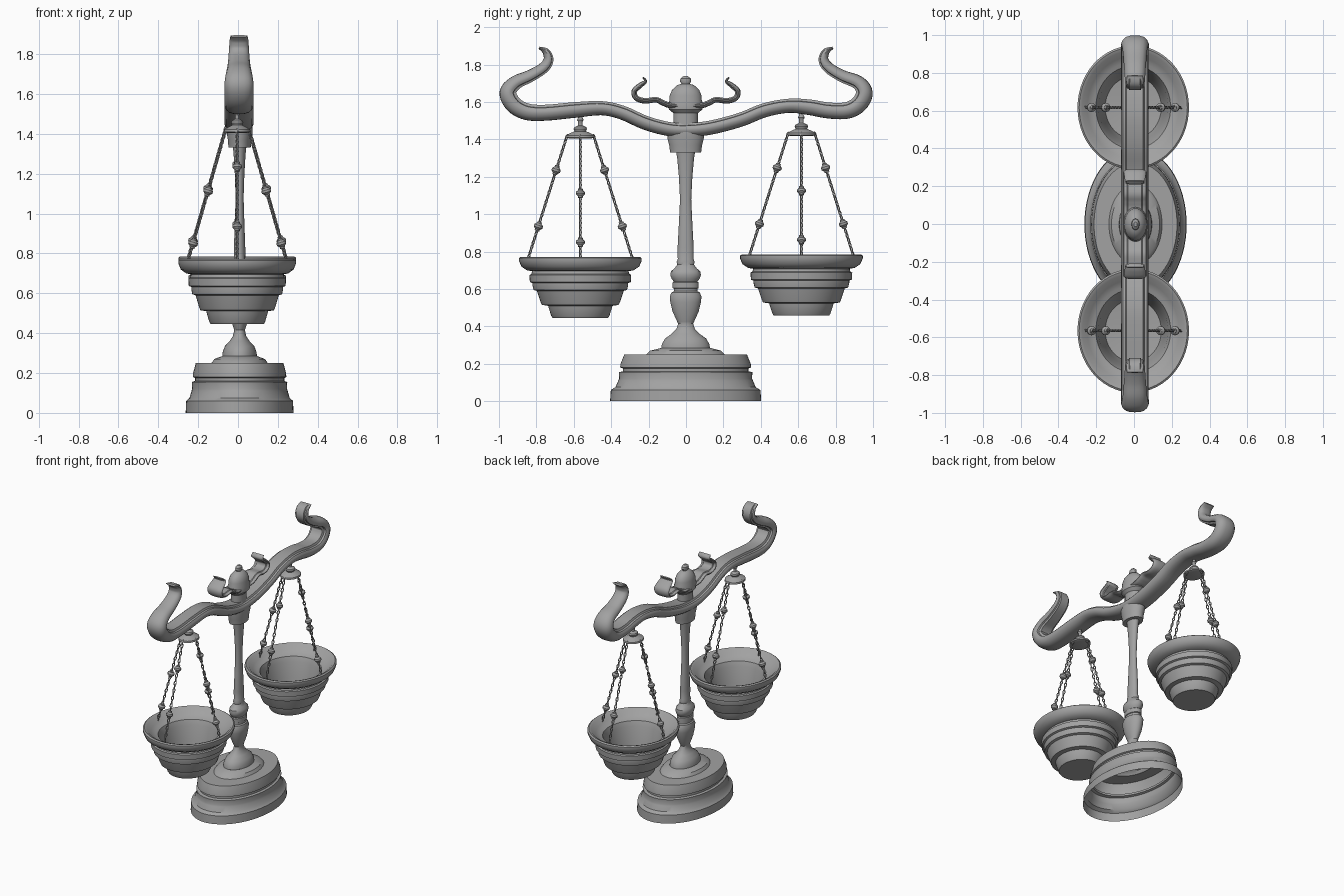
import bpy, bmesh, math
from mathutils import Vector, Matrix

cube = bpy.data.objects.get("Cube")
if cube:
    bpy.data.objects.remove(cube, do_unlink=True)

grey = bpy.data.materials.new("plain_grey")
grey.use_nodes = True
COLOUR = (0.36, 0.36, 0.36, 1)
grey.diffuse_color = COLOUR
grey.node_tree.nodes["Principled BSDF"].inputs["Base Color"].default_value = COLOUR


def finish(bm, name, location=(0, 0, 0), angle=35):
    """Turn a bmesh into a smooth-shaded object."""
    bmesh.ops.recalc_face_normals(bm, faces=bm.faces)
    mesh = bpy.data.meshes.new(name)
    bm.to_mesh(mesh)
    bm.free()
    mesh.materials.append(grey)
    obj = bpy.data.objects.new(name, mesh)
    obj.location = location
    bpy.context.collection.objects.link(obj)
    bpy.ops.object.select_all(action='DESELECT')
    obj.select_set(True)
    bpy.context.view_layer.objects.active = obj
    bpy.ops.object.shade_smooth_by_angle(angle=math.radians(angle))
    return obj


def bridge(bm, a, b):
    """Join two closed loops of vertices with quads."""
    n = len(a)
    for i in range(n):
        j = (i + 1) % n
        bm.faces.new((a[i], a[j], b[j], b[i]))


def add_lathe(bm, profile, squash=1.0, sides=48, matrix=Matrix(), cap_start=False, cap_end=False):
    """Revolve (radius, height) points; squash narrows the result along x."""
    rings = []
    for r, z in profile:
        ring = []
        for k in range(sides):
            t = math.tau * k / sides
            ring.append(bm.verts.new(matrix @ Vector((r * squash * math.cos(t), r * math.sin(t), z))))
        rings.append(ring)
    for a, b in zip(rings, rings[1:]):
        bridge(bm, a, b)
    if cap_start:
        bm.faces.new(rings[0])
    if cap_end:
        bm.faces.new(rings[-1])


def lathe(name, profile, location, **options):
    bm = bmesh.new()
    add_lathe(bm, profile, **options)
    return finish(bm, name, location)


def smooth_points(points, steps):
    """Catmull-Rom interpolation through vectors of any size."""
    out = []
    last = len(points) - 1
    for i in range(last):
        quad = [points[max(0, min(last, i + k))] for k in (-1, 0, 1, 2)]
        for s in range(steps):
            t = s / steps
            out.append([0.5 * (2 * b + (c - a) * t + (2 * a - 5 * b + 4 * c - d) * t * t
                               + (3 * b - a - 3 * c + d) * t ** 3) for a, b, c, d in zip(*quad)])
    out.append(list(points[last]))
    return out


def sweep(name, points, section, x, steps=5):
    """Sweep a section along (y, z, half thickness, half width) points."""
    path = smooth_points(points, steps)
    bm = bmesh.new()
    rings = []
    for i, (y, z, h, w) in enumerate(path):
        before, after = path[max(i - 1, 0)], path[min(i + 1, len(path) - 1)]
        tangent = Vector((0, after[0] - before[0], after[1] - before[1])).normalized()
        normal = Vector((0, -tangent.z, tangent.y))
        centre = Vector((0, y, z))
        rings.append([bm.verts.new(centre + Vector((u * w, 0, 0)) + normal * v * h) for u, v in section])
    for a, b in zip(rings, rings[1:]):
        bridge(bm, a, b)
    bm.faces.new(rings[0])
    bm.faces.new(rings[-1])
    return finish(bm, name, (x, 0, 0))


STAND = (0.008, -0.002, 0)
OVAL = 0.67

# Stepped oval base, open underneath
lathe("base", [(.404, 0), (.4, .06), (.375, .075), (.36, .11), (.355, .12), (.357, .155), (.335, .16),
               (.335, .175), (.35, .18), (.348, .2), (.328, .25), (.21, .25), (.19, .27), (.13, .285)],
      STAND, squash=OVAL, sides=64)

# Turned column with bell foot, vase and capital
lathe("column", [(.13, .285), (.127, .305), (.11, .335), (.075, .36), (.05, .385), (.04, .415), (.045, .425),
                 (.07, .48), (.082, .53), (.085, .56), (.075, .582), (.063, .588), (.063, .602), (.07, .605),
                 (.07, .635), (.063, .64), (.075, .655), (.082, .675), (.078, .695), (.06, .71), (.045, .73),
                 (.048, .745), (.042, .76), (.043, .82), (.036, .95), (.03, 1.08), (.036, 1.2), (.045, 1.3),
                 (.05, 1.33), (.083, 1.33), (.088, 1.37), (.098, 1.41), (.098, 1.44), (.07, 1.45)],
      STAND, squash=OVAL)

# Domed finial above the beam
lathe("finial", [(.065, 1.44), (.065, 1.54), (.09, 1.56), (.092, 1.595), (.086, 1.61), (.085, 1.635),
                 (.072, 1.665), (.045, 1.69), (.022, 1.697), (.03, 1.71), (.028, 1.725), (.012, 1.738)],
      STAND, squash=0.7, cap_start=True, cap_end=True)

# Beam section: rounded below, raised central band above
half = [(0, -1), (.35, -.97), (.65, -.83), (.88, -.5), (1, -.05), (.98, .3), (.86, .6), (.68, .66), (.6, .98)]
section = half + [(-u, v) for u, v in reversed(half) if u > 0]

# Centre line of the beam with a curl at each end
line = [(-.785, 1.89), (-.748, 1.868), (-.735, 1.825), (-.762, 1.782), (-.834, 1.738), (-.91, 1.703),
        (-.952, 1.65), (-.92, 1.585), (-.85, 1.548), (-.75, 1.543), (-.59, 1.558), (-.45, 1.567),
        (-.34, 1.543), (-.22, 1.49), (-.1, 1.457), (0, 1.45), (.13, 1.463), (.29, 1.505),
        (.42, 1.556), (.55, 1.58), (.66, 1.572), (.76, 1.555), (.86, 1.555), (.925, 1.59),
        (.953, 1.65), (.92, 1.703), (.835, 1.738), (.763, 1.782), (.735, 1.825), (.748, 1.868), (.785, 1.89)]
thick = [.006, .02, .027, .03, .033, .038, .045, .046, .045, .043, .042, .038]
wide = [.043, .047, .05, .053, .058, .065, .073]
beam_points = []
for i, (y, z) in enumerate(line):
    from_end = min(i, len(line) - 1 - i)
    beam_points.append((y, z, thick[min(from_end, len(thick) - 1)], wide[min(from_end, len(wide) - 1)]))
sweep("beam", beam_points, section, 0.005)

# Small double scroll under the dome
curl = [(-.23, 1.732), (-.217, 1.71), (-.245, 1.688), (-.276, 1.658), (-.266, 1.622), (-.22, 1.606),
        (-.16, 1.612), (-.12, 1.594), (-.07, 1.58)]
scroll_line = curl + [(-y, z) for y, z in reversed(curl)]
scroll_points = []
for i, (y, z) in enumerate(scroll_line):
    from_end = min(i, len(scroll_line) - 1 - i)
    scroll_points.append((y, z, min(.004 + .005 * from_end, .015), min(.045 + .005 * from_end, .06)))
sweep("top_scroll", scroll_points, section, 0.005)

PAN = [(0.01, .445), (.148, .445), (.155, .455), (.168, .495), (.172, .51), (.205, .515), (.212, .53),
       (.232, .59), (.25, .595), (.256, .62), (.256, .632), (.27, .637), (.272, .675), (.262, .68), (.258, .695),
       (.285, .7), (.315, .72), (.328, .75), (.328, .765), (.318, .772), (.3, .766), (.27, .735), (.24, .722),
       (.22, .715), (.205, .68), (.185, .57), (.165, .49), (.01, .475)]
HANGER = [(.06, 1.405), (.078, 1.41), (.076, 1.422), (.05, 1.435), (.03, 1.443), (.036, 1.455), (.032, 1.465),
          (.012, 1.475), (.012, 1.495), (.018, 1.503), (.012, 1.515), (.012, 1.55)]
BEAD = [(.006, -.026), (.013, -.024), (.013, -.017), (.024, -.006), (.024, .006), (.013, .017), (.013, .024),
        (.006, .026)]


def add_link(bm, matrix, length, width, wire, around=10, sides=5):
    """One elongated chain link lying in the local xz plane."""
    rings = []
    for a in range(around):
        t = math.tau * a / around
        outward = Vector((math.cos(t), 0, math.sin(t)))
        centre = Vector((width * outward.x, 0, length * outward.z))
        ring = []
        for s in range(sides):
            p = math.tau * s / sides
            ring.append(bm.verts.new(matrix @ (centre + wire * (outward * math.cos(p) + Vector((0, math.sin(p), 0))))))
        rings.append(ring)
    for a in range(around):
        bridge(bm, rings[a], rings[(a + 1) % around])


def chain(name, top, bottom, bead_heights, location, pitch=.026):
    """Alternating links from top to bottom with beads at given heights."""
    span = top - bottom
    turn = span.to_track_quat('Z', 'Y').to_matrix().to_4x4()
    bm = bmesh.new()
    count = round(span.length / pitch)
    for i in range(count + 1):
        place = Matrix.Translation(bottom + span * i / count) @ turn
        twist = Matrix.Rotation(math.radians(45 + 90 * (i % 2)), 4, 'Z')
        add_link(bm, place @ twist, pitch * .62, .007, .0035)
    for z in bead_heights:
        place = Matrix.Translation(bottom + span * (z - bottom.z) / span.z) @ turn
        add_lathe(bm, BEAD, sides=12, matrix=place, cap_start=True, cap_end=True)
    finish(bm, name, location)


# Two hanging pans, each with a hanger cap and four chains
for side, y, lift in (("front", -.565, 0), ("back", .617, .013)):
    spot = (-.004, y, lift)
    lathe(side + "_pan", PAN, spot, squash=.9, sides=56, cap_start=True, cap_end=True)
    lathe(side + "_hanger", HANGER, spot, squash=.85, sides=32, cap_start=True, cap_end=True)
    for label, dx, dy in (("left", 1, 0), ("right", -1, 0), ("front", 0, -1), ("back", 0, 1)):
        top = Vector((dx * .06, dy * .074, 1.41))
        bottom = Vector((dx * .25, dy * .283, .75))
        beads = (1.112, .85) if dx else (1.235, .935)
        chain(side + "_pan_" + label + "_chain", top, bottom, beads, spot)
